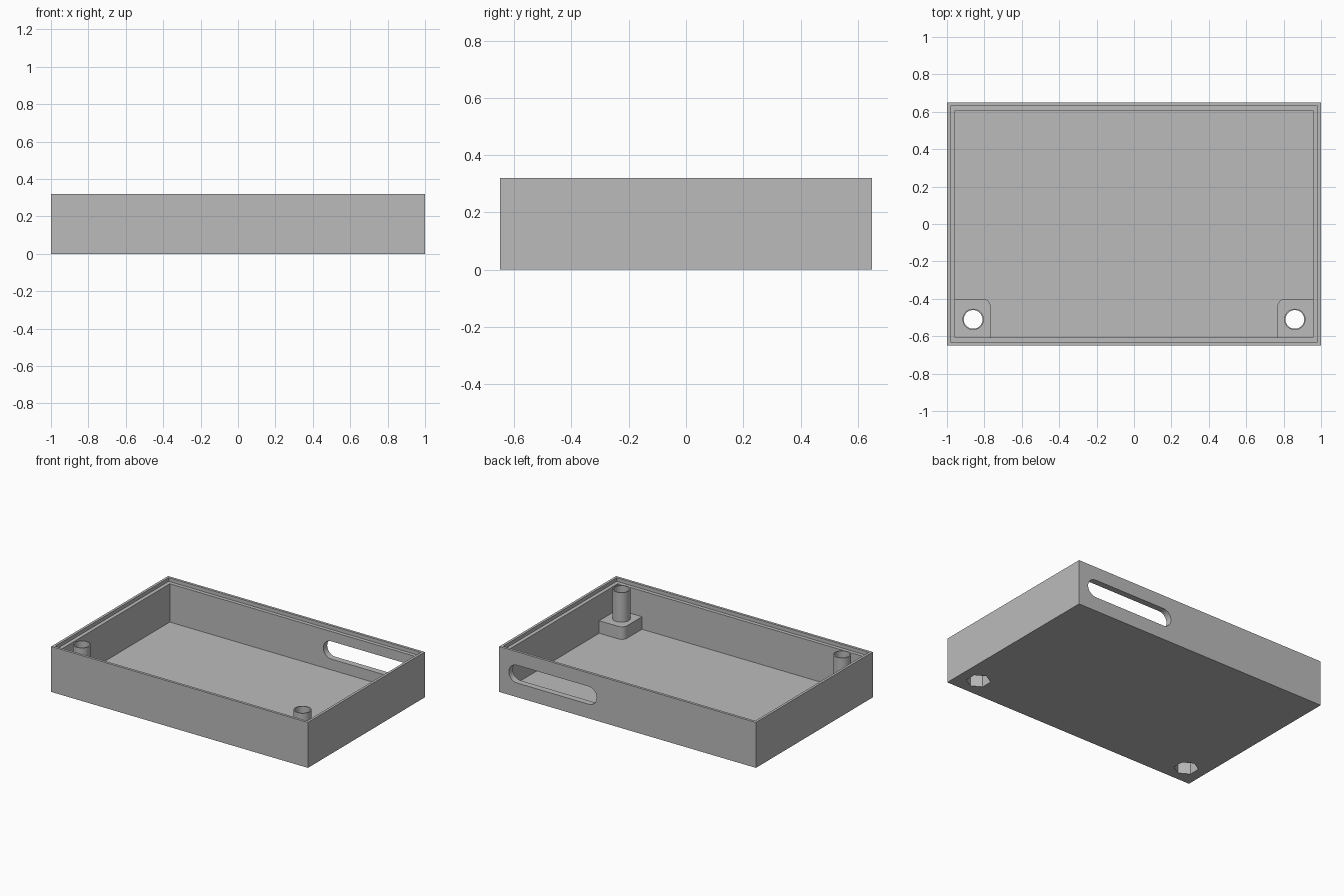
import bpy, bmesh, math

if "Cube" in bpy.data.objects:
    bpy.data.objects.remove(bpy.data.objects["Cube"])

W, D, H = 1.0, 0.65, 0.32           # half width, half depth, height
WALL, LIP, STEP, FLOOR = 0.044, 0.018, 0.026, 0.024
POST_X, POST_Y, BLOCK_TOP = 0.86, -0.51, 0.112

grey = bpy.data.materials.new("plain grey")
grey.diffuse_color = (0.5, 0.5, 0.5, 1)
grey.use_nodes = True
grey.node_tree.nodes["Principled BSDF"].inputs["Base Color"].default_value = grey.diffuse_color


def prism(name, outline, z0, z1):
    """Extrude a flat outline of (x, y) points from z0 to z1."""
    bm = bmesh.new()
    base = bm.faces.new([bm.verts.new((x, y, z0)) for x, y in outline])
    top = bmesh.ops.extrude_face_region(bm, geom=[base])["geom"]
    for v in top:
        if isinstance(v, bmesh.types.BMVert):
            v.co.z = z1
    bmesh.ops.recalc_face_normals(bm, faces=bm.faces)
    mesh = bpy.data.meshes.new(name)
    bm.to_mesh(mesh)
    bm.free()
    mesh.materials.append(grey)
    ob = bpy.data.objects.new(name, mesh)
    bpy.context.collection.objects.link(ob)
    return ob


def rect(w, d):
    return [(-w, -d), (w, -d), (w, d), (-w, d)]


def arc(cx, cy, r, a0, a1, n):
    """n + 1 points on an arc, angles in degrees."""
    steps = [math.radians(a0 + (a1 - a0) * i / n) for i in range(n + 1)]
    return [(cx + r * math.cos(a), cy + r * math.sin(a)) for a in steps]


def circle(cx, cy, r, n, start=0):
    return arc(cx, cy, r, start, start + 360, n)[:-1]


def boolean(ob, other, operation):
    """Apply a boolean and remove the helper."""
    mod = ob.modifiers.new("bool", "BOOLEAN")
    mod.operation, mod.solver, mod.object = operation, "EXACT", other
    bpy.context.view_layer.objects.active = ob
    bpy.ops.object.modifier_apply(modifier=mod.name)
    bpy.data.objects.remove(other)


# Tray shell with a stepped rim
tray = prism("tray", rect(W, D), 0, H)
boolean(tray, prism("cavity", rect(W - WALL, D - WALL), FLOOR, H + 0.1), "DIFFERENCE")
boolean(tray, prism("rim_step", rect(W - LIP, D - LIP), H - STEP, H + 0.1), "DIFFERENCE")

# Round-ended slot through the back wall
x0, x1, z0, z1 = 0.24, 0.925, 0.10, 0.225
r, zc = (z1 - z0) / 2, (z0 + z1) / 2
slot = prism("slot", arc(x1 - r, zc, r, -90, 90, 16) + arc(x0 + r, zc, r, 90, 270, 16), -0.1, 0.1)
slot.rotation_euler.x = math.pi / 2
slot.location.y = D
bpy.context.view_layer.update()
boolean(tray, slot, "DIFFERENCE")

# Corner blocks and screw posts, with bolt holes and hexagonal nut pockets below
for s in (-1, 1):
    cx = s * POST_X
    ix, iy, br = 0.767, -0.40, 0.042
    outline = [(W - 0.02, -D + 0.02), (W - 0.02, iy)]
    outline += arc(ix + br, iy - br, br, 90, 180, 8) + [(ix, -D + 0.02)]
    outline = [(s * x, y) for x, y in outline]
    boolean(tray, prism("block", outline, 0.01, BLOCK_TOP), "UNION")
    boolean(tray, prism("post", circle(cx, POST_Y, 0.057, 40), 0.05, H), "UNION")
    boolean(tray, prism("bolt_hole", circle(cx, POST_Y, 0.05, 40), -0.1, H + 0.1), "DIFFERENCE")
    boolean(tray, prism("nut_pocket", circle(cx, POST_Y, 0.079, 6, 30), -0.1, 0.085), "DIFFERENCE")

# Smooth the round walls, keep the edges sharp
bpy.ops.object.select_all(action="DESELECT")
tray.select_set(True)
bpy.context.view_layer.objects.active = tray
bpy.ops.object.shade_smooth_by_angle(angle=math.radians(30))
